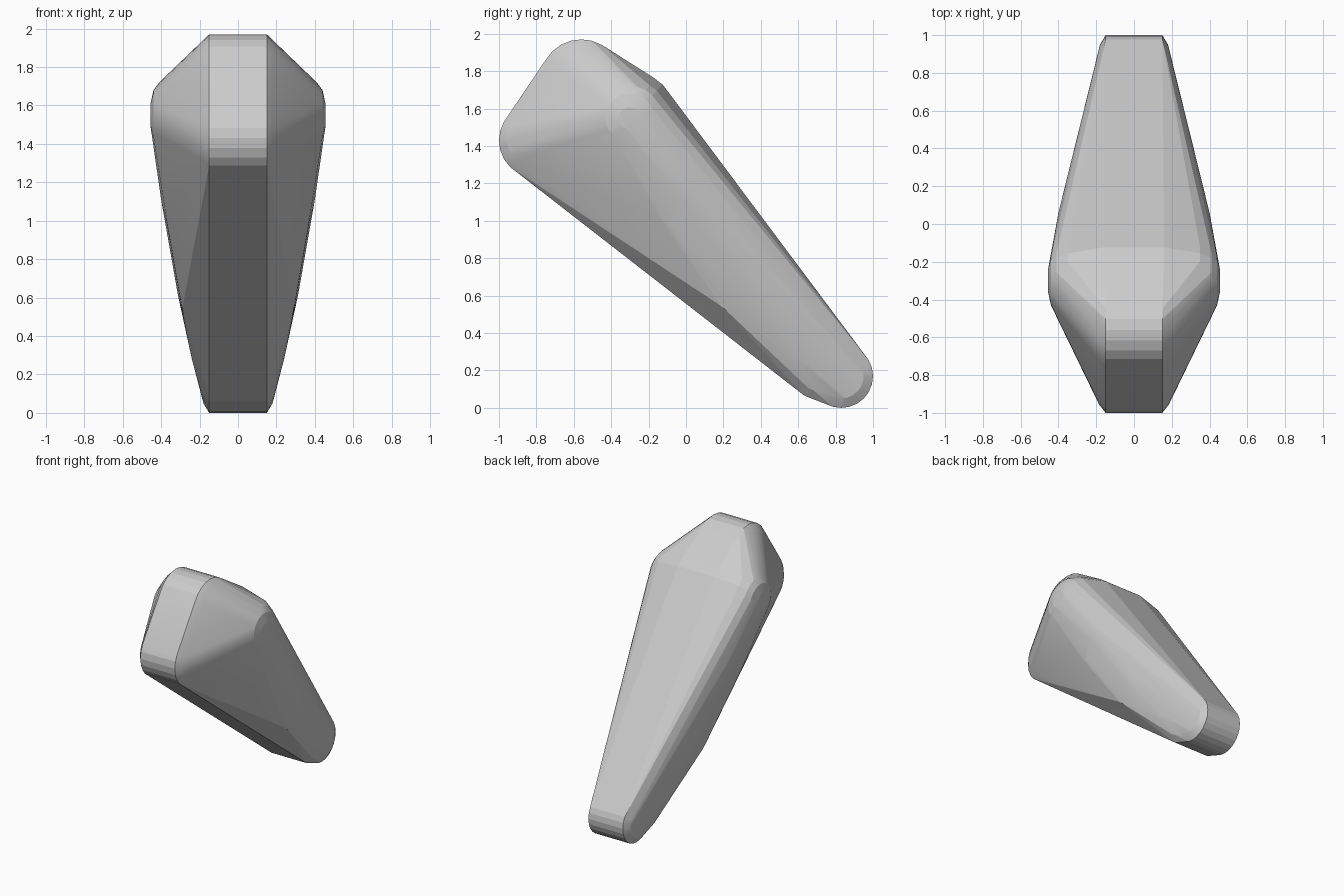
import bpy, bmesh
from math import sin, cos, tau, radians

cube = bpy.data.objects.get("Cube")
if cube:
    bpy.data.objects.remove(cube, do_unlink=True)

# Plain grey
grey = bpy.data.materials.new("plain_grey")
grey.use_nodes = True
colour = (0.6, 0.6, 0.6, 1)
grey.diffuse_color = colour
grey.node_tree.nodes["Principled BSDF"].inputs["Base Color"].default_value = colour


def add_disc(bm, y, z, rings, sides=24):
    """Mirrored rings of points, each ring being (half width, radius)."""
    for half_width, radius in rings:
        for side in (-1, 1):
            for i in range(sides):
                a = tau * i / sides
                bm.verts.new((side * half_width, y + radius * cos(a), z + radius * sin(a)))


# Rounded cores that the skin is stretched over: y, z, rings
cores = [
    (-0.56, 1.75, [(0.15, 0.22), (0.19, 0.18)]),                   # top
    (-0.80, 1.43, [(0.15, 0.20), (0.185, 0.155)]),                 # nose
    (-0.30, 1.55, [(0.16, 0.25), (0.35, 0.205), (0.41, 0.17), (0.44, 0.13), (0.455, 0.06)]),  # widest part
    (-0.05, 1.11, [(0.37, 0.13)]),                                 # flanks
    (0.00, 1.17, [(0.40, 0.06)]),
    (0.28, 0.66, [(0.288, 0.15)]),
    (0.33, 0.69, [(0.312, 0.08)]),
    (0.56, 0.39, [(0.24, 0.11)]),
    (0.71, 0.20, [(0.15, 0.155), (0.19, 0.11)]),                   # foot
    (0.83, 0.17, [(0.15, 0.17), (0.18, 0.12), (0.195, 0.04)]),
]

bm = bmesh.new()
for y, z, rings in cores:
    add_disc(bm, y, z, rings)
bmesh.ops.convex_hull(bm, input=bm.verts[:])
loose = [v for v in bm.verts if not v.link_faces]
bmesh.ops.delete(bm, geom=loose, context='VERTS')
bmesh.ops.dissolve_limit(bm, angle_limit=radians(1), verts=bm.verts[:], edges=bm.edges[:])
bmesh.ops.recalc_face_normals(bm, faces=bm.faces[:])

mesh = bpy.data.meshes.new("tapered_body")
bm.to_mesh(mesh)
bm.free()
mesh.materials.append(grey)
body = bpy.data.objects.new("tapered_body", mesh)
bpy.context.collection.objects.link(body)

# Soften the facets but keep the main edges
bpy.context.view_layer.objects.active = body
body.select_set(True)
bpy.ops.object.shade_smooth_by_angle(angle=radians(12))
